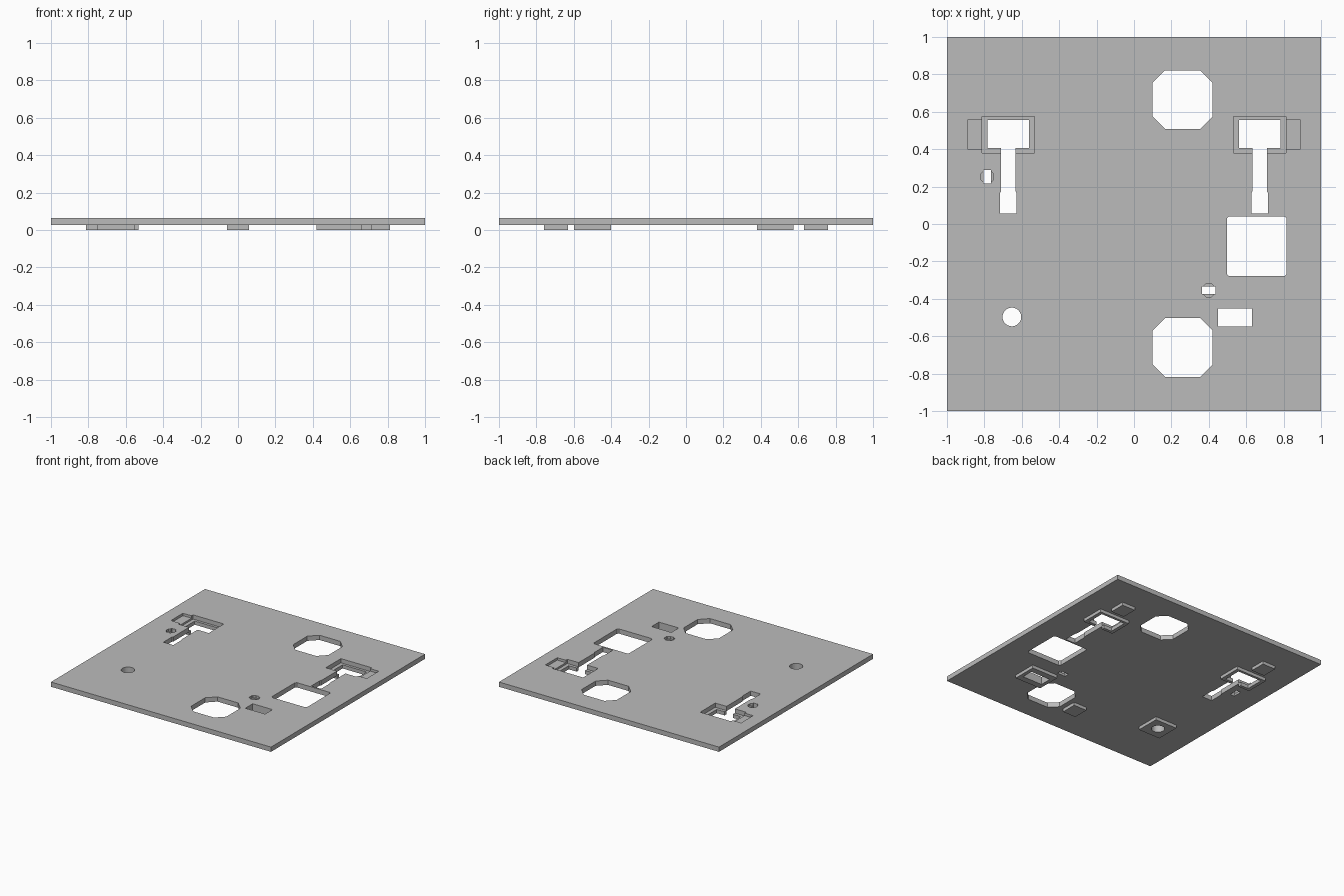
import bpy, bmesh, math

cube = bpy.data.objects.get("Cube")
if cube:
    bpy.data.objects.remove(cube, do_unlink=True)

grey = bpy.data.materials.new("plain grey")
grey.use_nodes = True
GREY = (0.5, 0.5, 0.5, 1)
grey.diffuse_color = GREY
grey.node_tree.nodes["Principled BSDF"].inputs["Base Color"].default_value = GREY

TOP, UNDER, HIGH, LOW = 0.065, 0.026, 0.2, -0.1


def prism(name, outline, z0, z1):
    """Extrude a flat outline from z0 up to z1."""
    bm = bmesh.new()
    face = bm.faces.new([bm.verts.new((x, y, z0)) for x, y in outline])
    ext = bmesh.ops.extrude_face_region(bm, geom=[face])
    verts = [g for g in ext["geom"] if isinstance(g, bmesh.types.BMVert)]
    bmesh.ops.translate(bm, vec=(0, 0, z1 - z0), verts=verts)
    bmesh.ops.recalc_face_normals(bm, faces=bm.faces)
    mesh = bpy.data.meshes.new(name)
    bm.to_mesh(mesh)
    bm.free()
    mesh.materials.append(grey)
    obj = bpy.data.objects.new(name, mesh)
    bpy.context.collection.objects.link(obj)
    return obj


def rect(cx, cy, hx, hy, c=0.0):
    """Rectangle outline, with optional cut corners."""
    if not c:
        return [(cx - hx, cy - hy), (cx + hx, cy - hy), (cx + hx, cy + hy), (cx - hx, cy + hy)]
    quarter = [(hx, hy - c), (hx - c, hy)]
    pts = quarter + [(-x, y) for x, y in reversed(quarter)]
    pts += [(-x, -y) for x, y in pts]
    return [(cx + x, cy + y) for x, y in pts]


def disc(cx, cy, r, n):
    return [(cx + r * math.cos(math.tau * (i + 0.5) / n),
             cy + r * math.sin(math.tau * (i + 0.5) / n)) for i in range(n)]


def combine(target, tool, operation):
    """Apply a boolean and discard the tool."""
    mod = target.modifiers.new(operation, 'BOOLEAN')
    mod.operation, mod.solver, mod.object = operation, 'EXACT', tool
    bpy.context.view_layer.objects.active = target
    bpy.ops.object.modifier_apply(modifier=mod.name)
    bpy.data.objects.remove(tool, do_unlink=True)


# Flat base plate
plate = prism("base_plate", rect(0, 0, 1, 1), UNDER, TOP)

# Raised pads under the plate
pads = [
    rect(0, -0.695, 0.06, 0.065),
    rect(-0.652, -0.5, 0.1, 0.1),
    rect(0.54, -0.5, 0.12, 0.1),
]
for side in (-1, 1):
    pads.append(rect(side * 0.69, 0.695, 0.06, 0.065))
    pads.append(rect(side * 0.672, 0.478, 0.14, 0.098))
for outline in pads:
    combine(plate, prism("pad", outline, 0, UNDER + 0.002), 'UNION')

# Recesses in the top: outline and floor height
recesses = [
    (disc(-0.785, 0.253, 0.038, 8), 0.045),
    (disc(0.4, -0.355, 0.038, 8), 0.045),
]
for side in (-1, 1):
    recesses.append((rect(side * 0.672, 0.478, 0.14, 0.098), 0.03))
    recesses.append((rect(side * 0.84, 0.478, 0.05, 0.078), 0.045))
for outline, floor in recesses:
    combine(plate, prism("recess", outline, floor, HIGH), 'DIFFERENCE')

# Openings right through: octagons, window, slots and round hole
openings = [
    rect(0.26, 0.665, 0.16, 0.157, 0.066),
    rect(0.26, -0.66, 0.16, 0.157, 0.066),
    rect(0.656, -0.119, 0.16, 0.16, 0.012),
    rect(0.54, -0.5, 0.09, 0.048),
    disc(-0.653, -0.497, 0.05, 32),
    rect(-0.785, 0.253, 0.02, 0.037),
    rect(0.4, -0.355, 0.037, 0.02),
]
# T-shaped slots: half profile mirrored about the stem
half = [(0.045, 0.055), (0.045, 0.165), (0.038, 0.175), (0.038, 0.405), (0.11, 0.405), (0.11, 0.555)]
for side in (-1, 1):
    profile = half + [(-x, y) for x, y in reversed(half)]
    openings.append([(side * 0.672 + x, y) for x, y in profile])
for outline in openings:
    combine(plate, prism("opening", outline, LOW, HIGH), 'DIFFERENCE')
